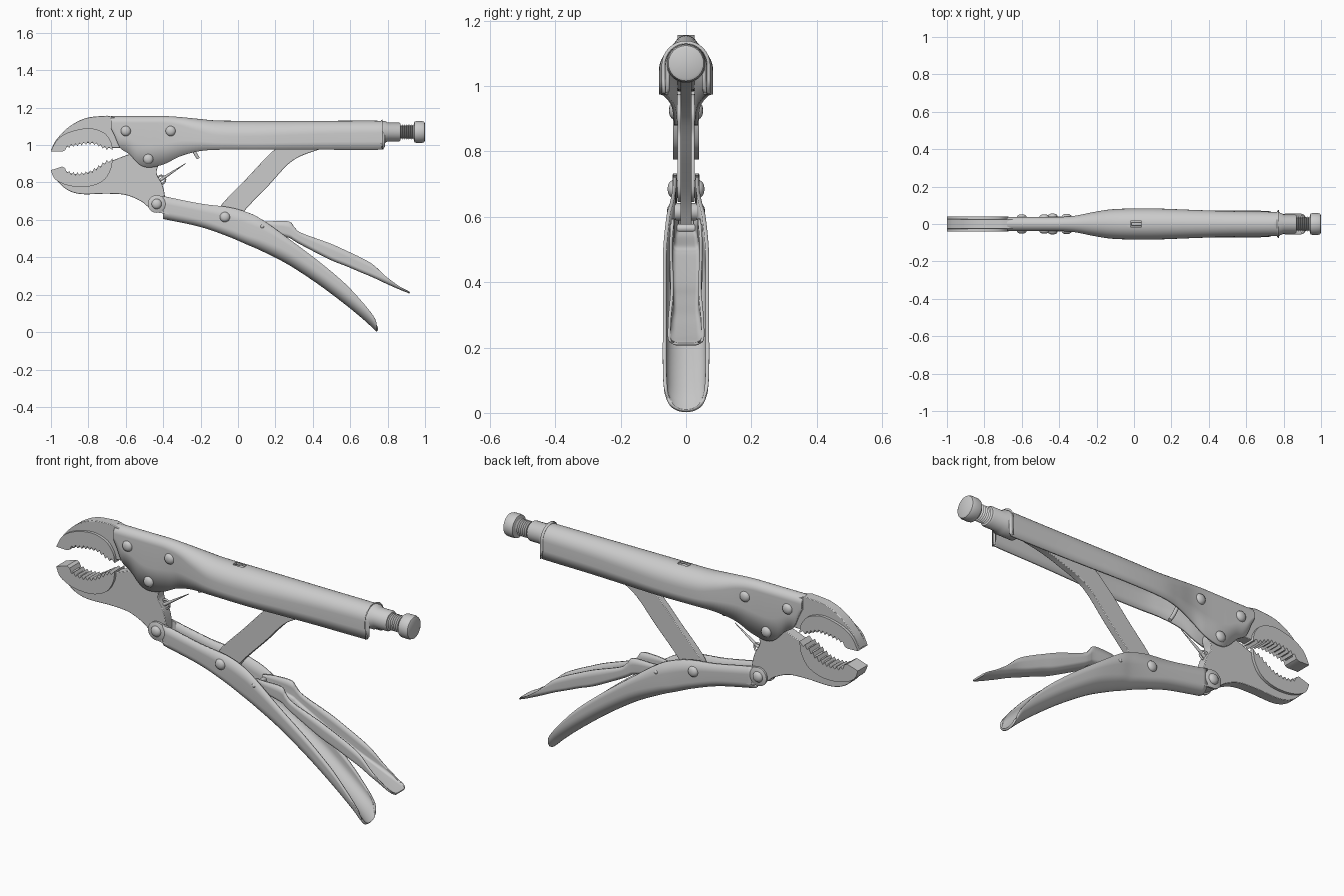
import bpy, bmesh, math
from mathutils import Vector

if "Cube" in bpy.data.objects:
    bpy.data.objects.remove(bpy.data.objects["Cube"])


def smooth_line(pts, steps=6):
    """Catmull-Rom through points of any dimension."""
    out = []
    for i in range(len(pts) - 1):
        p0, p1, p2, p3 = pts[max(i - 1, 0)], pts[i], pts[i + 1], pts[min(i + 2, len(pts) - 1)]
        for s in range(steps):
            t = s / steps
            out.append(tuple(b + 0.5 * t * (c - a + t * (2 * a - 5 * b + 4 * c - d + t * (3 * (b - c) + d - a)))
                             for a, b, c, d in zip(p0, p1, p2, p3)))
    return out + [tuple(pts[-1])]


def finish(name, bm, angle=35, recalc=True):
    if recalc:
        bmesh.ops.recalc_face_normals(bm, faces=bm.faces)
    me = bpy.data.meshes.new(name)
    bm.to_mesh(me)
    bm.free()
    ob = bpy.data.objects.new(name, me)
    bpy.context.collection.objects.link(ob)
    bpy.ops.object.select_all(action='DESELECT')
    ob.select_set(True)
    bpy.context.view_layer.objects.active = ob
    bpy.ops.object.shade_smooth_by_angle(angle=math.radians(angle))
    return ob


def plate(name, outline, half, bevel=0.003, y=0.0):
    """Flat plate cut from an x-z outline."""
    bm = bmesh.new()
    f = bm.faces.new([bm.verts.new((x, y - half, z)) for x, z in outline])
    r = bmesh.ops.extrude_face_region(bm, geom=[f])
    bmesh.ops.translate(bm, vec=(0, 2 * half, 0), verts=[v for v in r['geom'] if isinstance(v, bmesh.types.BMVert)])
    ob = finish(name, bm)
    if bevel:
        b = ob.modifiers.new("Bevel", 'BEVEL')
        b.width, b.segments, b.angle_limit = bevel, 2, math.radians(50)
    return ob


def lathe(name, profile, origin, axis, n=32):
    """Turn (distance, radius) pairs about an axis."""
    q = Vector(axis).to_track_quat('Z', 'Y')
    bm = bmesh.new()
    rings = [[bm.verts.new(Vector(origin) + q @ Vector((r * math.cos(a), r * math.sin(a), d)))
              for a in [k * math.tau / n for k in range(n)]] for d, r in profile]
    for a, b in zip(rings, rings[1:]):
        for k in range(n):
            bm.faces.new((a[k], a[(k + 1) % n], b[(k + 1) % n], b[k]))
    bm.faces.new(rings[0])
    bm.faces.new(rings[-1])
    return finish(name, bm)


def channel(name, stations, thick, corner=1.0):
    """Folded sheet: stations of (x, open edge z, closed edge z, half width)."""
    bm = bmesh.new()
    rows = []
    for x, zo, zc, w in smooth_line(stations):
        sign = 1 if zc > zo else -1
        rz = min(w * corner, abs(zc - zo) * 0.9)
        ry = w * corner
        half = [(w, zo), (w, (zo + zc - sign * rz) / 2)]
        for k in range(9):
            a = k * math.pi / 16
            half.append((w - ry + ry * math.cos(a), zc - sign * rz * (1 - math.sin(a))))
        mirrored = [(-y, z) for y, z in reversed(half)]
        sec = half + (mirrored[1:] if corner == 1 else mirrored)
        rows.append([bm.verts.new((x, y, z)) for y, z in sec])
    top = stations[1][2] > stations[1][1]
    for a, b in zip(rows, rows[1:]):
        for j in range(len(a) - 1):
            f = (a[j], b[j], b[j + 1], a[j + 1])
            bm.faces.new(f[::-1] if top else f)
    ob = finish(name, bm, recalc=False)
    s = ob.modifiers.new("Sheet", 'SOLIDIFY')
    s.thickness, s.offset = thick, -1
    return ob


def tube(name, pts, r):
    cu = bpy.data.curves.new(name, 'CURVE')
    cu.dimensions, cu.bevel_depth, cu.bevel_resolution, cu.use_fill_caps = '3D', r, 3, True
    sp = cu.splines.new('POLY')
    sp.points.add(len(pts) - 1)
    for p, c in zip(sp.points, pts):
        p.co = (*c, 1)
    ob = bpy.data.objects.new(name, cu)
    bpy.context.collection.objects.link(ob)


def teeth(ctrl, depth, n=11):
    """Saw teeth along the gripping curve."""
    line = smooth_line(ctrl, 10)
    out = [ctrl[0], ctrl[1]]
    for k in range(2 * n):
        x = -0.925 + 0.235 * k / (2 * n - 1)
        z = min(line, key=lambda p: abs(p[0] - x))[1]
        out.append((x, z + (depth if k % 2 else 0)))
    return out + [ctrl[-1]]


# Upper handle: narrow cheeks flaring into a round-backed channel
upper = channel("upper_handle", [
    (-.68, 1.09, 1.155, .037), (-.66, 1.05, 1.155, .037), (-.63, .985, 1.155, .037), (-.58, .95, 1.155, .037),
    (-.525, .895, 1.155, .037), (-.47, .88, 1.155, .037), (-.39, .90, 1.155, .038), (-.31, .94, 1.15, .045),
    (-.21, .967, 1.14, .065), (-.1, .975, 1.131, .08), (.1, .975, 1.13, .083), (.3, .975, 1.13, .076),
    (.5, .975, 1.13, .069), (.75, .975, 1.13, .065), (.775, .98, 1.127, .063), (.785, .99, 1.12, .057)], .011)
bpy.ops.mesh.primitive_cube_add(size=1, location=(.01, 0, 1.13))
cutter = bpy.context.object
cutter.name = "slot_cutter"
cutter.scale = (.06, .03, .1)
cutter.hide_render = True
cutter.hide_viewport = True
cut = upper.modifiers.new("Slot", 'BOOLEAN')
cut.object, cut.operation = cutter, 'DIFFERENCE'
plate("slot_tab", [(-.015, 1.06), (.045, 1.06), (.045, 1.12), (.015, 1.127), (-.015, 1.12)], .01)

# Adjusting screw: collar, thread and knob
lathe("screw_collar", [(.70, .06), (.785, .06), (.80, .05), (.862, .05), (.87, .045)], (0, 0, 1.07), (1, 0, 0))
thread = [(.72, .03)]
for k in range(8):
    thread += [(.862 + k * .0105, .032), (.867 + k * .0105, .041)]
lathe("screw_thread", thread + [(.95, .032)], (0, 0, 1.07), (1, 0, 0))
lathe("screw_knob", [(.94, .045), (.944, .056), (.955, .058), (.985, .058), (.996, .054), (1.0, .046)],
      (0, 0, 1.07), (1, 0, 0))

# Upper jaw: core plate and wider toothed pad
grip_up = [(-1, .967), (-.94, .965), (-.9, .985), (-.82, 1.0), (-.76, .998), (-.71, .975), (-.67, .972)]
back_up = [(-1, .972), (-.97, 1.03), (-.9, 1.1), (-.81, 1.145), (-.7, 1.157)]
plate("upper_jaw", smooth_line(back_up) + [(-.64, 1.145), (-.3, 1.12), (-.3, 1.04), (-.45, .99), (-.6, .985)]
      + [(x, z + .012) for x, z in grip_up[:0:-1]], .026)
pad_up = [(-1, .969), (-.965, 1.03), (-.9, 1.07), (-.8, 1.09), (-.72, 1.068), (-.68, 1.02), (-.67, .974)]
plate("upper_jaw_pad", smooth_line(pad_up)[1:-1] + teeth(grip_up, .016)[::-1], .04, 0)

# Lower jaw: core plate with pivot lug and toothed pad
grip_lo = [(-1, .866), (-.94, .885), (-.9, .86), (-.84, .855), (-.78, .87), (-.71, .915), (-.67, .93)]
belly = [(-1, .864), (-.98, .825), (-.92, .765), (-.84, .738), (-.7, .74), (-.6, .733), (-.52, .70),
         (-.475, .665), (-.435, .645), (-.395, .67), (-.39, .72), (-.405, .79), (-.435, .85), (-.425, .92),
         (-.48, .975), (-.55, .96), (-.6, .945)]
plate("lower_jaw", smooth_line(belly) + [(x, z - .012) for x, z in grip_lo[:0:-1]], .026)
pad_lo = [(-1, .862), (-.975, .815), (-.9, .782), (-.8, .778), (-.72, .81), (-.68, .87), (-.67, .928)]
plate("lower_jaw_pad", smooth_line(pad_lo)[1:-1] + teeth(grip_lo, -.016)[::-1], .04, 0)

# Lower handle: trough widening toward the grip, with pivot cheeks
channel("lower_handle", [
    (-.40, .727, .605, .039), (-.2, .687, .562, .041), (-.05, .668, .51, .044), (.05, .64, .467, .05),
    (.13, .60, .432, .06), (.27, .50, .36, .07), (.43, .38, .255, .071), (.57, .262, .15, .071),
    (.67, .155, .068, .071), (.725, .085, .017, .068), (.741, .05, .002, .058)], .011)
for s in (-1, 1):
    lathe("handle_cheek", [(-.007, .044), (-.005, .047), (.005, .047), (.007, .044)],
          (-.435, s * .034, .685), (0, 1, 0))
    plate("cheek_arm", [(-.435, .732), (-.37, .722), (-.37, .63), (-.435, .64)], .0055, 0, s * .0335)

# Toggle link curving up into the upper handle
link = smooth_line([(-.12, .59), (-.095, .672), (.04, .815), (.17, .952), (.27, 1.03), (.45, 1.085), (.72, 1.1)])
link += smooth_line([(.72, 1.04), (.55, 1.01), (.43, .975), (.29, .915), (.16, .78), (.04, .655), (-.02, .57)])
plate("toggle_link", link, .017)

# Release lever: shallow folded trough with a flat tip
channel("release_lever", [
    (.12, .588, .555, .03), (.17, .592, .53, .042), (.27, .592, .505, .045), (.30, .562, .488, .048),
    (.34, .53, .465, .05), (.49, .475, .388, .05), (.58, .435, .352, .048), (.65, .402, .322, .047),
    (.72, .362, .293, .048), (.79, .298, .26, .054), (.86, .247, .229, .056), (.9, .224, .213, .054),
    (.915, .215, .206, .043)], .009, .45)

# Rivets with domed heads on both sides
for x, z, r, h in [(-.6, 1.075, .027, .052), (-.36, 1.075, .027, .054), (-.48, .925, .027, .052),
                   (-.435, .685, .027, .056), (-.07, .615, .027, .058), (.13, .565, .013, .065)]:
    dome = [(h, r * .2), (h - .002, r * .55), (h - .007, r * .85), (h - .014, r)]
    lathe("rivet", [(-d, q) for d, q in dome] + dome[::-1], (x, 0, z), (0, 1, 0), 24)

# Spring: tapering wire, hook loop on the jaw and anchor peg
lathe("spring_wire", [(0, .009), (.17, .0015)], (-.42, 0, .81), (.145, 0, .095), 12)
tube("spring_hook", [(-.41 + .022 * math.cos(a), .006 * math.sin(a / 2), .815 + .022 * math.sin(a))
                     for a in [k * math.tau / 16 for k in range(17)]], .005)
tube("spring_anchor", [(-.26, 0, 1.02), (-.235, 0, .965), (-.212, 0, .928)], .009)
